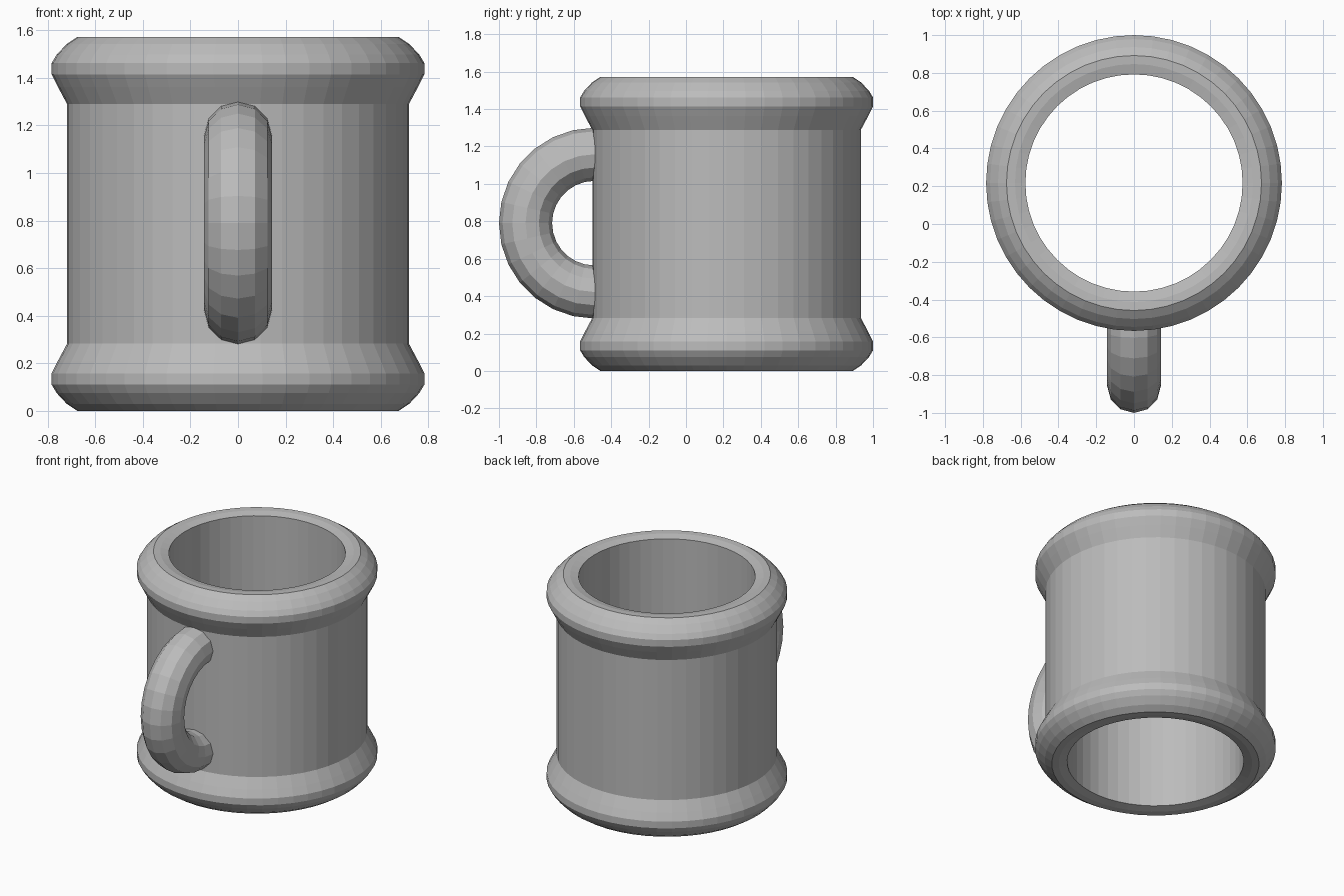
import bpy, bmesh, math

if "Cube" in bpy.data.objects:
    bpy.data.objects.remove(bpy.data.objects["Cube"])

CY = 0.217        # mug axis in y
SIDES = 48

grey = bpy.data.materials.new("plain grey")
grey.diffuse_color = (0.5, 0.5, 0.5, 1)
grey.use_nodes = True
grey.node_tree.nodes["Principled BSDF"].inputs["Base Color"].default_value = grey.diffuse_color


def finish(name, bm):
    bmesh.ops.recalc_face_normals(bm, faces=bm.faces)
    mesh = bpy.data.meshes.new(name)
    bm.to_mesh(mesh)
    bm.free()
    mesh.materials.append(grey)
    obj = bpy.data.objects.new(name, mesh)
    bpy.context.collection.objects.link(obj)


def bridge(bm, rings, closed):
    n = len(rings[0])
    for i in range(len(rings) - (0 if closed else 1)):
        a, b = rings[i], rings[(i + 1) % len(rings)]
        for j in range(n):
            k = (j + 1) % n
            bm.faces.new((a[j], a[k], b[k], b[j]))


# Mug body: open tube with a rounded band at top and bottom (radius, z)
half = [(0.575, 0.015), (0.63, 0.002), (0.675, 0.0), (0.72, 0.03),
        (0.762, 0.075), (0.783, 0.11), (0.783, 0.158), (0.757, 0.21),
        (0.718, 0.283)]
profile = half + [(r, 1.572 - z) for r, z in reversed(half)]
bm = bmesh.new()
rings = []
for r, z in profile:
    rings.append([bm.verts.new((r * math.cos(2 * math.pi * j / SIDES),
                                CY + r * math.sin(2 * math.pi * j / SIDES), z))
                  for j in range(SIDES)])
bridge(bm, rings, True)
finish("mug_body", bm)

# Handle: half ring with ends sunk into the wall
HY, HZ, R, TUBE, N, STEPS = -0.49, 0.79, 0.368, 0.142, 12, 14
path = [(-0.42, HZ + R, 0, 1)]
for i in range(STEPS + 1):
    a = math.pi / 2 + math.pi * i / STEPS
    c, s = math.cos(a), math.sin(a)
    path.append((HY + R * c, HZ + R * s, c, s))
path.append((-0.42, HZ - R, 0, -1))
bm = bmesh.new()
rings = []
for y, z, c, s in path:
    ring = []
    for j in range(N):
        t = 2 * math.pi * j / N
        out = TUBE * math.cos(t)
        ring.append(bm.verts.new((TUBE * math.sin(t), y + out * c, z + out * s)))
    rings.append(ring)
bridge(bm, rings, False)
bm.faces.new(rings[0])
bm.faces.new(rings[-1])
finish("handle", bm)
